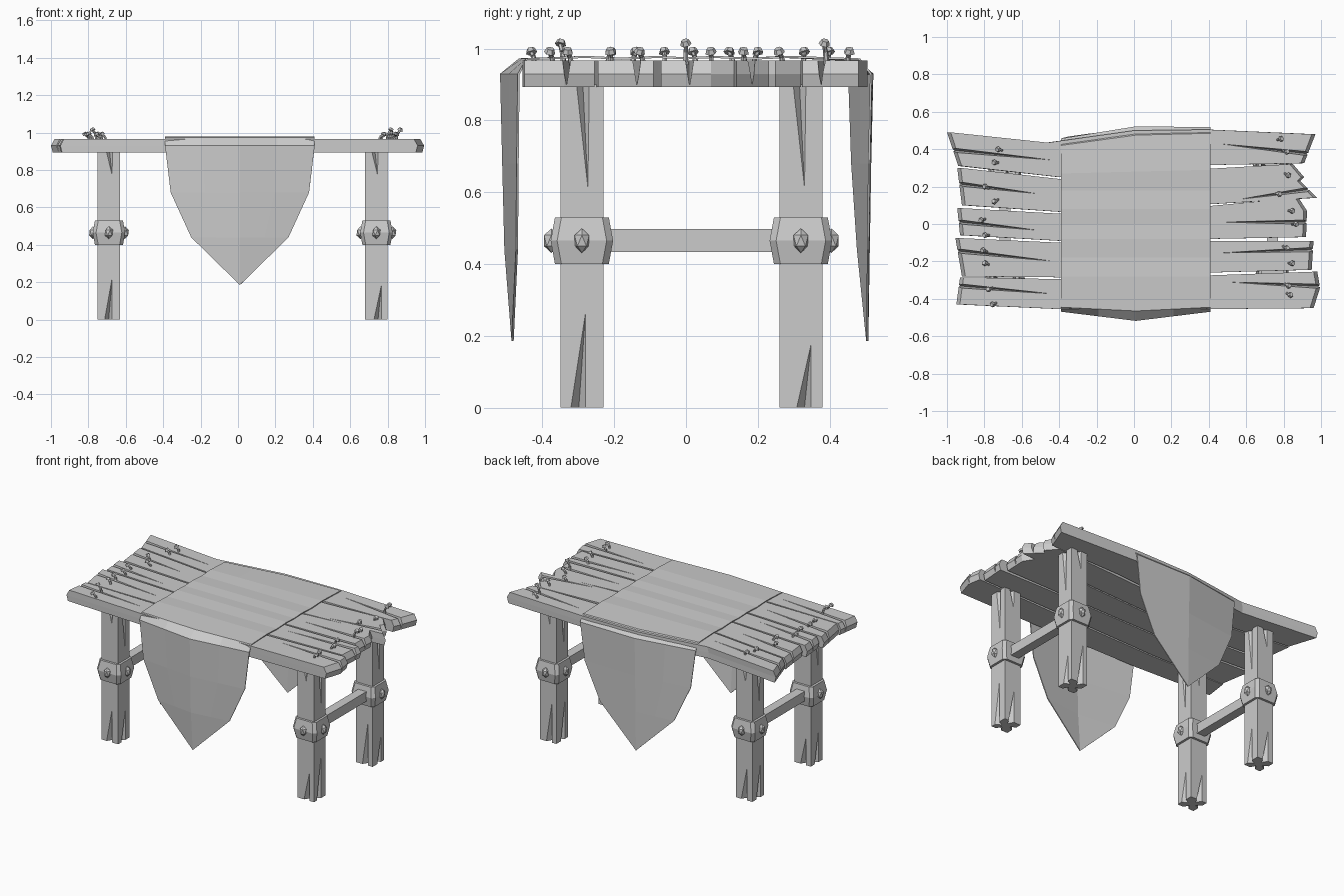
import bpy, bmesh, random
from mathutils import Vector, Matrix

if "Cube" in bpy.data.objects:
    bpy.data.objects.remove(bpy.data.objects["Cube"])
random.seed(4)


def finish(bm, name, recalc=True):
    if recalc:
        bmesh.ops.recalc_face_normals(bm, faces=bm.faces)
    me = bpy.data.meshes.new(name)
    bm.to_mesh(me)
    bm.free()
    ob = bpy.data.objects.new(name, me)
    bpy.context.collection.objects.link(ob)
    return ob


def loft(bm, rings):
    """Closed solid through rings of equal point count."""
    vs = [[bm.verts.new(p) for p in r] for r in rings]
    n = len(vs[0])
    for a, b in zip(vs, vs[1:]):
        for i in range(n):
            bm.faces.new((a[i], a[(i + 1) % n], b[(i + 1) % n], b[i]))
    bm.faces.new(vs[0][::-1])
    bm.faces.new(vs[-1])


def stick(bm, p, q, r1, r2, sides=6):
    p, q = Vector(p), Vector(q)
    d = q - p
    m = Matrix.Translation((p + q) / 2) @ d.to_track_quat('Z', 'Y').to_matrix().to_4x4()
    bmesh.ops.create_cone(bm, cap_ends=True, segments=sides, radius1=r1, radius2=r2,
                          depth=d.length, matrix=m)


def carve(ob, wedges):
    """Cut tapering cracks: every wedge is a tetrahedron of four points."""
    bm = bmesh.new()
    for w in wedges:
        v = [bm.verts.new(p) for p in w]
        for f in ((0, 1, 2), (0, 3, 1), (1, 3, 2), (2, 3, 0)):
            bm.faces.new([v[i] for i in f])
    cutter = finish(bm, "crack_cutter")
    cutter.hide_render = True
    mod = ob.modifiers.new("cracks", 'BOOLEAN')
    mod.operation, mod.solver, mod.object = 'DIFFERENCE', 'EXACT', cutter
    bpy.context.view_layer.objects.active = ob
    bpy.ops.object.modifier_apply(modifier=mod.name)
    bpy.data.objects.remove(cutter)


# Planks: outline seen from above, then cracks as (end x, end y, tip x, tip y)
planks = [
    ([(-.95, -.43), (-.4, -.455), (.4, -.455), (.96, -.45), (.995, -.34), (.98, -.255),
      (.4, -.275), (-.4, -.295), (-.93, -.285)],
     [(-1, -.325, -.42, -.375), (1.03, -.335, .5, -.31)]),
    ([(-.92, -.28), (-.4, -.285), (.4, -.26), (.95, -.245), (.96, -.09), (.4, -.09),
      (-.4, -.1), (-.955, -.075)],
     [(-.98, -.14, -.42, -.2), (1, -.135, .45, -.155)]),
    ([(-.93, -.06), (-.4, -.09), (.4, -.08), (.92, -.07), (.925, .07), (.88, .14),
      (.4, .095), (-.4, .055), (-.945, .085)],
     [(-.97, .015, -.5, -.035), (.96, .01, .45, .01)]),
    ([(-.92, .1), (-.4, .065), (.4, .105), (.98, .14), (.89, .23), (.91, .25), (.85, .32),
      (.4, .295), (-.4, .24), (-.945, .3)],
     [(-.98, .22, -.5, .16), (.97, .19, .55, .13)]),
    ([(-.94, .31), (-.4, .25), (.4, .315), (.91, .325), (.97, .48), (.4, .505), (0, .5),
      (-.47, .435), (-1, .49)],
     [(-1.02, .4, -.42, .34), (.98, .37, .45, .43)]),
]
for i, (outline, cracks) in enumerate(planks):
    bm = bmesh.new()
    loft(bm, [[(x * s, y, z) for x, y in outline]
              for z, s in ((.893, .99), (.93, 1), (.967, .98))])
    ob = finish(bm, f"plank_{i + 1}")
    carve(ob, [((x, y - .014, .975), (x, y + .014, .975), (x, y, .89), (tx, ty, .97))
               for x, y, tx, ty in cracks])

# Bent nails near both plank ends
nails = [(-.72, .4), (-.74, .33), (-.79, .2), (-.74, .12), (-.81, .02), (-.79, -.06),
         (-.8, -.14), (-.79, -.21), (-.77, -.35), (-.75, -.43),
         (.78, .455), (.81, .385), (.82, .26), (.77, .16), (.84, .07), (.86, .0),
         (.81, -.13), (.84, -.21), (.82, -.33), (.83, -.38)]
tall = (.385, .0, -.35)
bm = bmesh.new()
for x, y in nails:
    h = .036 if y in tall else .013
    side = 1 if x > 0 else -1
    dy = random.uniform(-.015, .015)
    base = Vector((x - side * .015, y + dy, .955))
    knee = Vector((x - side * .009, y + dy * .5, .97 + h * .6))
    top = Vector((x + side * .006, y, .975 + h))
    stick(bm, base, knee, .008, .007)
    stick(bm, knee, top, .007, .006)
    tilt = Vector((side * .006, random.uniform(-.004, .004), .012))
    stick(bm, top, top + tilt, .016, .011)
finish(bm, "nails")

# Legs with cracks on every face, riveted collars
H = .06
for lx, side in ((-.69, "left"), (.74, "right")):
    for ly, end in ((-.29, "front"), (.32, "back")):
        bm = bmesh.new()
        loft(bm, [[(lx + a * H, ly + b * H, z) for a, b in ((-1, -1), (1, -1), (1, 1), (-1, 1))]
                  for z in (0, .9)])
        leg = finish(bm, f"{side}_{end}_leg")
        wedges = []
        for k in range(4):
            rot = Matrix.Translation((lx, ly, 0)) @ Matrix.Rotation(k * 1.5707963, 4, 'Z')
            o, tip = random.uniform(-.015, .01), random.uniform(.18, .3)
            o2 = random.uniform(-.01, .01)
            low = ((o - .026, -.065, -.01), (o + .022, -.065, -.01),
                   (o, -.025, -.01), (o + .02, -.061, tip))
            high = ((o2 - .022, -.065, .91), (o2 + .022, -.065, .91),
                    (o2, -.035, .91), (o2 + .015, -.061, .6 if k % 2 else .77))
            wedges += [[rot @ Vector(p) for p in w] for w in (low, high)]
        carve(leg, wedges)

        bm = bmesh.new()
        rings = []
        for z, h in ((.4, .075), (.465, .087), (.53, .075)):
            c = h - .018
            rings.append([(lx + a, ly + b, z) for a, b in
                          ((-c, -h), (c, -h), (h, -c), (h, c), (c, h), (-c, h), (-h, c), (-h, -c))])
        loft(bm, rings)
        finish(bm, f"{side}_{end}_collar")

        bm = bmesh.new()
        out = -1 if end == "front" else 1
        for dx, dy in ((-1, 0), (1, 0), (0, out)):
            m = Matrix.Translation((lx + dx * .085, ly + dy * .085, .465))
            m = m @ Matrix.Diagonal((.024, .024, .034, 1))
            bmesh.ops.create_icosphere(bm, subdivisions=1, radius=1, matrix=m)
        finish(bm, f"{side}_{end}_rivets")

    # Rail joining front and back legs
    bm = bmesh.new()
    loft(bm, [[(lx + a * .03, y, .465 + b * .032) for a, b in ((-1, -1), (1, -1), (1, 1), (-1, 1))]
              for y in (-.25, .28)])
    finish(bm, f"{side}_rail")

# Cloth runner: rows of (left y, middle y, right y, z, half width)
rows = [(-.486, -.486, -.486, .185, 0), (-.474, -.506, -.474, .44, .26),
        (-.472, -.512, -.472, .68, .37), (-.469, -.518, -.469, .93, .4),
        (-.445, -.465, -.445, .973, .4), (-.28, -.28, -.28, .98, .4),
        (-.18, -.18, -.18, .975, .4), (-.08, -.08, -.08, .98, .4),
        (.0, .0, .0, .976, .4), (.08, .08, .08, .98, .4), (.18, .18, .18, .975, .4),
        (.27, .28, .29, .98, .4), (.42, .475, .485, .973, .4),
        (.457, .522, .518, .93, .4), (.466, .516, .513, .68, .37),
        (.482, .512, .51, .44, .26), (.508, .508, .508, .185, 0)]
bm = bmesh.new()
grid = []
for left, mid, right, z, hw in rows:
    row = []
    for t in (-1, -.5, 0, .5, 1):
        y = mid + ((right if t > 0 else left) - mid) * abs(t)
        drop = .2 * (1 - abs(t)) * 0
        row.append(bm.verts.new((.01 + t * hw, y, z - drop)))
    grid.append(row)
for a, b in zip(grid, grid[1:]):
    for i in range(4):
        bm.faces.new((a[i], a[i + 1], b[i + 1], b[i]))
bmesh.ops.remove_doubles(bm, verts=bm.verts, dist=.0005)
cloth = finish(bm, "cloth_runner", recalc=False)
mod = cloth.modifiers.new("thickness", 'SOLIDIFY')
mod.thickness, mod.offset = .006, -1
